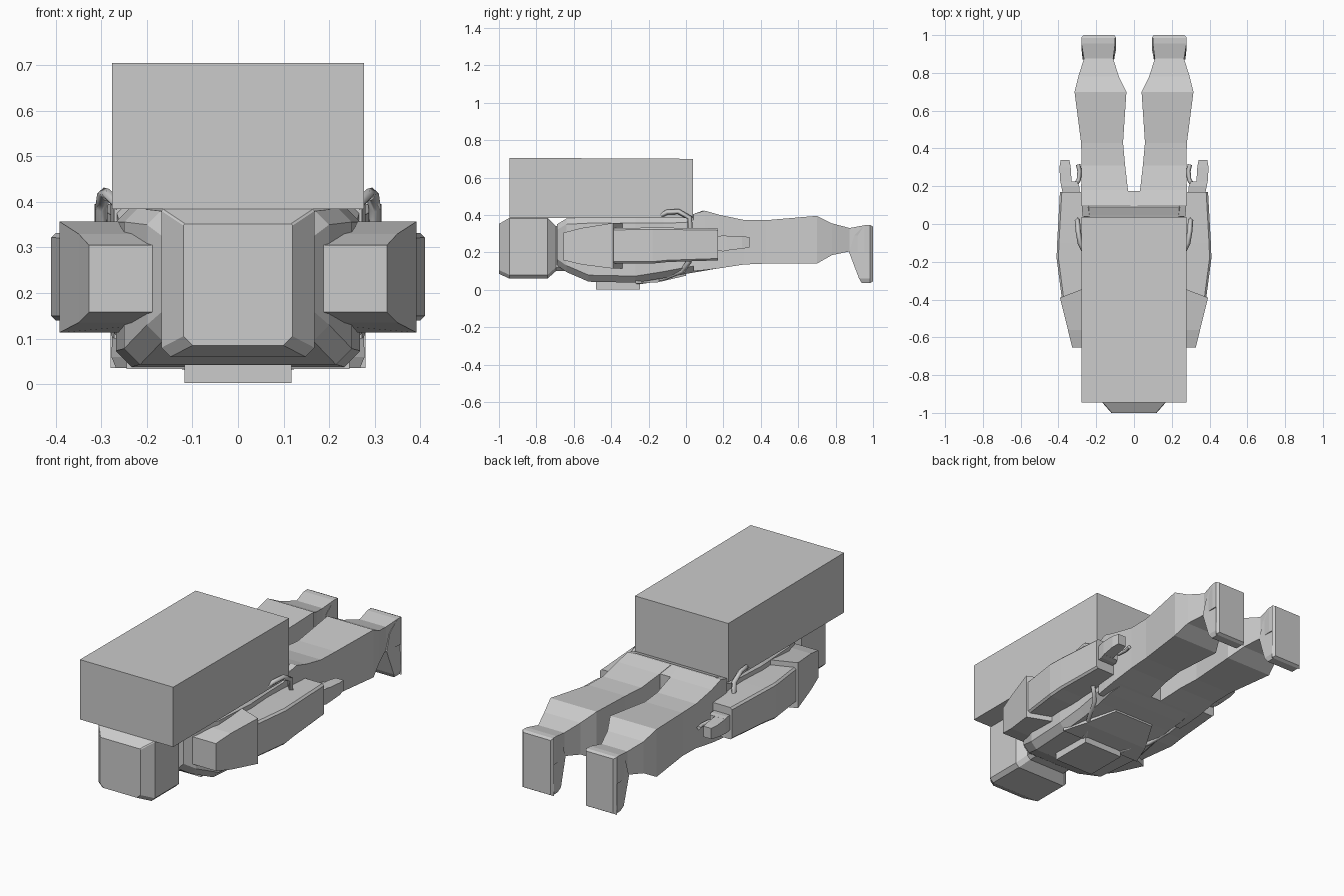
import bpy, bmesh
from mathutils import Vector

suit = bpy.data.materials.new("suit_grey")
suit.diffuse_color = (0.6, 0.6, 0.6, 1)


def loft(name, sections, axis="y", corners=None):
    """Skin rectangles (t, a0, a1, b0, b1) stacked along y or z.
    corners = (low, high): chamfers of the low-b and high-b corners."""
    bm = bmesh.new()
    rings = []
    for t, a0, a1, b0, b1 in sections:
        if corners:
            l, h = corners
            pts = [(a0 + l, b0), (a1 - l, b0), (a1, b0 + l), (a1, b1 - h),
                   (a1 - h, b1), (a0 + h, b1), (a0, b1 - h), (a0, b0 + l)]
        else:
            pts = [(a0, b0), (a1, b0), (a1, b1), (a0, b1)]
        rings.append([bm.verts.new((a, t, b) if axis == "y" else (a, b, t)) for a, b in pts])
    n = len(rings[0])
    for r, s in zip(rings, rings[1:]):
        for i in range(n):
            bm.faces.new((r[i], r[(i + 1) % n], s[(i + 1) % n], s[i]))
    bm.faces.new(rings[0])
    bm.faces.new(rings[-1])
    bmesh.ops.recalc_face_normals(bm, faces=bm.faces)
    me = bpy.data.meshes.new(name)
    bm.to_mesh(me)
    bm.free()
    me.materials.append(suit)
    ob = bpy.data.objects.new(name, me)
    bpy.context.collection.objects.link(ob)
    return ob


def tube(name, pts, r):
    """Square-section hose along a path."""
    cu = bpy.data.curves.new(name, "CURVE")
    cu.dimensions = "3D"
    cu.bevel_depth, cu.bevel_resolution, cu.use_fill_caps = r, 0, True
    sp = cu.splines.new("POLY")
    sp.points.add(len(pts) - 1)
    for p, co in zip(sp.points, pts):
        p.co = (*co, 1)
    cu.materials.append(suit)
    ob = bpy.data.objects.new(name, cu)
    bpy.context.collection.objects.link(ob)
    bpy.ops.object.select_all(action="DESELECT")
    ob.select_set(True)
    bpy.context.view_layer.objects.active = ob
    bpy.ops.object.convert(target="MESH")
    return ob


def mirror(ob):
    ob.modifiers.new("mirror", "MIRROR").use_mirror_merge = False
    return ob


# Backpack and chest pack
loft("backpack", [(-0.945, -0.277, 0.277, 0.384, 0.705), (0.037, -0.277, 0.277, 0.384, 0.70)])
loft("chest_pack", [(-0.48, -0.117, 0.117, 0.002, 0.10), (-0.245, -0.117, 0.117, 0.002, 0.10)])

# Helmet: bevelled face, square shell, tapered neck
loft("helmet", [(-1.0, -0.12, 0.12, 0.085, 0.352), (-0.945, -0.168, 0.168, 0.06, 0.384),
                (-0.74, -0.168, 0.168, 0.06, 0.384), (-0.695, -0.13, 0.13, 0.10, 0.34),
                (-0.62, -0.13, 0.13, 0.10, 0.34)], corners=(0.02, 0.004))

# Torso: shoulders, chest, waist, hips
loft("torso", [(-0.69, -0.16, 0.16, 0.13, 0.35), (-0.64, -0.20, 0.20, 0.095, 0.38),
               (-0.52, -0.25, 0.25, 0.043, 0.386), (-0.27, -0.268, 0.268, 0.038, 0.386),
               (-0.12, -0.26, 0.26, 0.062, 0.386), (0.0, -0.262, 0.262, 0.085, 0.39),
               (0.09, -0.27, 0.27, 0.10, 0.423), (0.175, -0.26, 0.26, 0.115, 0.40)],
     corners=(0.035, 0.03))
# Waist skirt under the hips
loft("waist_flap", [(-0.27, -0.245, 0.245, 0.033, 0.10), (-0.15, -0.20, 0.20, 0.04, 0.11),
                    (0.0, -0.12, 0.12, 0.075, 0.13)])

# Upper arm with a slanted sleeve end
arm = loft("upper_arm", [(-0.655, 0.13, 0.327, 0.158, 0.305), (-0.56, 0.15, 0.35, 0.135, 0.33),
                         (-0.35, 0.17, 0.392, 0.113, 0.357)])
for v in arm.data.vertices:
    if v.co.y > -0.4:
        v.co.y = -0.39 if v.co.x > 0.3 else -0.305
mirror(arm)

# Forearm and glove
mirror(loft("forearm", [(-0.41, 0.20, 0.38, 0.14, 0.33), (-0.18, 0.215, 0.41, 0.14, 0.332),
                        (-0.10, 0.22, 0.407, 0.148, 0.332), (0.17, 0.268, 0.392, 0.157, 0.328)],
            corners=(0.01, 0.01)))
mirror(loft("palm", [(0.15, 0.285, 0.375, 0.21, 0.285), (0.20, 0.29, 0.385, 0.205, 0.29),
                     (0.225, 0.30, 0.39, 0.21, 0.288)]))
mirror(loft("fingers", [(0.22, 0.33, 0.39, 0.21, 0.288), (0.30, 0.335, 0.395, 0.22, 0.285),
                        (0.34, 0.342, 0.388, 0.225, 0.282)]))
mirror(tube("thumb", [(0.315, 0.20, 0.25), (0.292, 0.235, 0.25), (0.288, 0.28, 0.25),
                      (0.296, 0.315, 0.25)], 0.012))

# Legs, from thigh through knee to ankle
mirror(loft("leg", [(0.04, 0.005, 0.272, 0.10, 0.405), (0.10, 0.02, 0.277, 0.105, 0.423),
                    (0.18, 0.032, 0.28, 0.115, 0.40), (0.31, 0.047, 0.277, 0.135, 0.373),
                    (0.43, 0.058, 0.28, 0.14, 0.372), (0.70, 0.04, 0.315, 0.14, 0.395),
                    (0.78, 0.08, 0.295, 0.185, 0.355), (0.875, 0.11, 0.265, 0.205, 0.33),
                    (0.955, 0.10, 0.278, 0.20, 0.345), (0.985, 0.10, 0.278, 0.20, 0.345)]))
# Boot: toe points down, sole faces the back
mirror(loft("boot", [(0.036, 0.105, 0.268, 0.94, 0.985), (0.06, 0.095, 0.278, 0.925, 0.985),
                     (0.20, 0.105, 0.272, 0.872, 0.985), (0.29, 0.105, 0.272, 0.90, 0.985),
                     (0.345, 0.10, 0.278, 0.955, 0.985)], axis="z"))
mirror(loft("sole", [(0.985, 0.095, 0.28, 0.036, 0.345), (1.0, 0.105, 0.268, 0.045, 0.338)]))

# Hose from the backpack round the hip to the chest pack
mirror(tube("hose", [(0.265, -0.14, 0.395), (0.285, -0.10, 0.415), (0.295, -0.04, 0.418),
                     (0.30, 0.02, 0.385), (0.298, 0.025, 0.25), (0.285, 0.015, 0.15),
                     (0.245, -0.02, 0.10), (0.20, -0.12, 0.06), (0.11, -0.26, 0.04)], 0.014))
